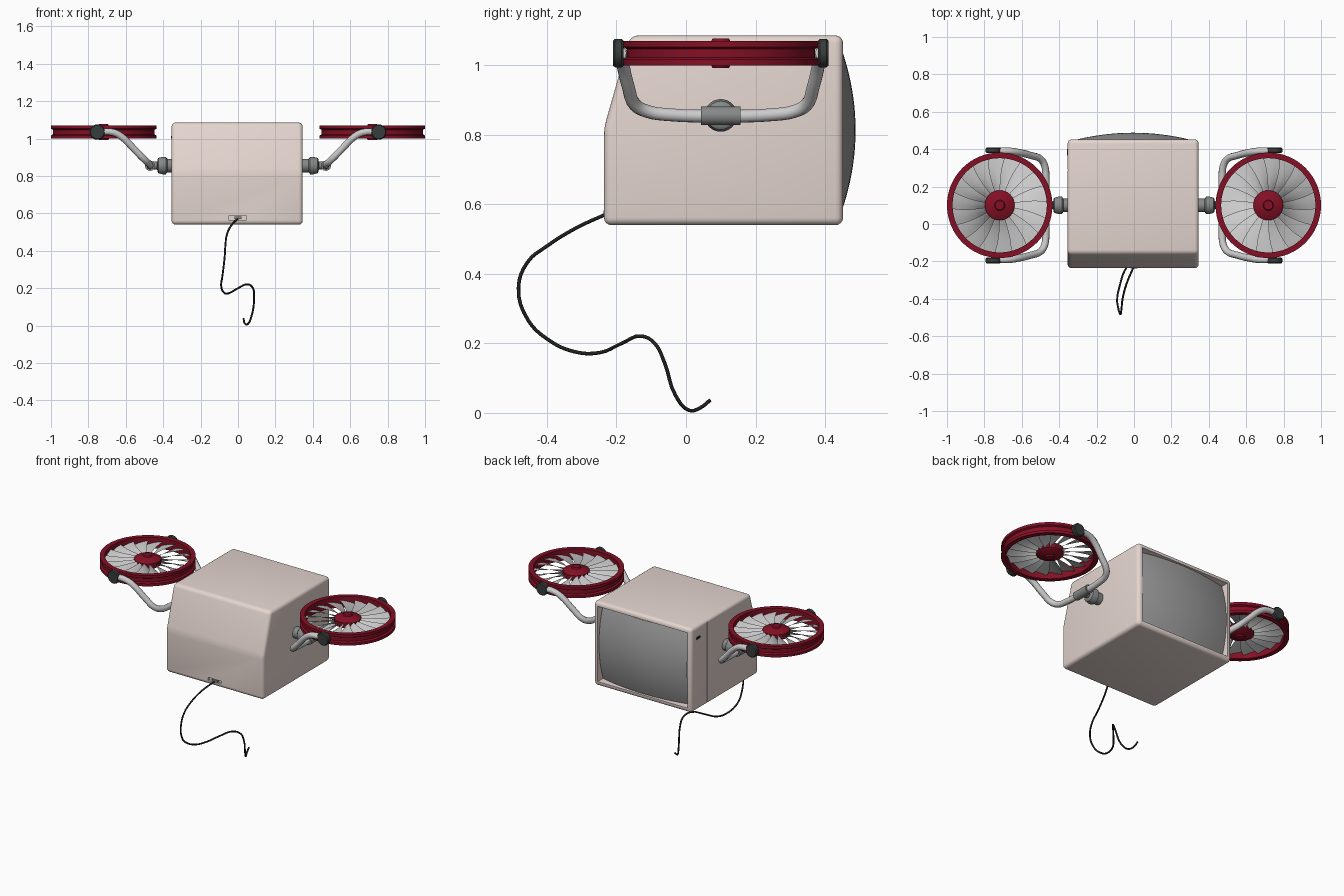
import bpy, bmesh, math
from mathutils import Matrix, Vector

if "Cube" in bpy.data.objects:
    bpy.data.objects.remove(bpy.data.objects["Cube"])


def material(name, rgb):
    m = bpy.data.materials.new(name)
    m.diffuse_color = (*rgb, 1)
    m.use_nodes = True
    m.node_tree.nodes["Principled BSDF"].inputs["Base Color"].default_value = m.diffuse_color
    return m


CREAM = material("cream_plastic", (0.78, 0.67, 0.63))
RED = material("dark_red", (0.23, 0.005, 0.018))
BLACK = material("black_rubber", (0.015, 0.015, 0.015))
DARK = material("dark_grey", (0.04, 0.045, 0.045))
STEEL = material("steel", (0.24, 0.25, 0.25))
GLASS = material("screen_grey", (0.33, 0.33, 0.33))
LIGHT = material("light_grey", (0.55, 0.55, 0.55))


def finish(name, bm, mat, mirror=False, smooth=True):
    bmesh.ops.recalc_face_normals(bm, faces=bm.faces)
    me = bpy.data.meshes.new(name)
    bm.to_mesh(me)
    bm.free()
    ob = bpy.data.objects.new(name, me)
    bpy.context.collection.objects.link(ob)
    if mat:
        me.materials.append(mat)
    if smooth:
        shade(ob)
    if mirror:
        ob.modifiers.new("mirror", 'MIRROR')
    return ob


def activate(ob):
    bpy.ops.object.select_all(action='DESELECT')
    ob.select_set(True)
    bpy.context.view_layer.objects.active = ob


def shade(ob):
    activate(ob)
    bpy.ops.object.shade_smooth_by_angle(angle=math.radians(35))


def lathe(name, profile, loc, axis, mat, steps=32, closed=False):
    """Revolve (radius, height) points about an axis through loc."""
    bm = bmesh.new()
    vs = [bm.verts.new((r, 0, h)) for r, h in profile]
    pairs = list(zip(vs, vs[1:])) + ([(vs[-1], vs[0])] if closed else [])
    es = [bm.edges.new(p) for p in pairs]
    bmesh.ops.spin(bm, geom=vs + es, cent=(0, 0, 0), axis=(0, 0, 1),
                   angle=2 * math.pi, steps=steps, use_duplicate=False)
    bmesh.ops.remove_doubles(bm, verts=bm.verts, dist=1e-5)
    rot = Vector((0, 0, 1)).rotation_difference(Vector(axis)).to_matrix().to_4x4()
    bm.transform(Matrix.Translation(loc) @ rot)
    return finish(name, bm, mat, mirror=True)


def tube(name, points, radius, mat, mirror=False, res=4):
    cu = bpy.data.curves.new(name, 'CURVE')
    cu.dimensions = '3D'
    cu.bevel_depth, cu.bevel_resolution, cu.resolution_u = radius, 3, res
    cu.use_fill_caps = True
    sp = cu.splines.new('BEZIER')
    sp.bezier_points.add(len(points) - 1)
    for p, co in zip(sp.bezier_points, points):
        p.co = co
        p.handle_left_type = p.handle_right_type = 'AUTO'
    cu.materials.append(mat)
    ob = bpy.data.objects.new(name, cu)
    bpy.context.collection.objects.link(ob)
    if mirror:
        ob.modifiers.new("mirror", 'MIRROR')
    return ob


def box(name, lo, hi, mat):
    bm = bmesh.new()
    lo, hi = Vector(lo), Vector(hi)
    bmesh.ops.create_cube(bm, size=1, matrix=Matrix.Translation((lo + hi) / 2)
                          @ Matrix.Diagonal((*(hi - lo), 1)))
    return finish(name, bm, mat, smooth=False)


# Cabinet: side profile extruded across x, rounded, with a recess at the back
XL, XR = -0.355, 0.346
profile = [(-0.236, 0.54), (0.452, 0.54), (0.452, 1.086), (-0.16, 1.086), (-0.236, 0.82)]
bm = bmesh.new()
face = bm.faces.new([bm.verts.new((XL, y, z)) for y, z in profile])
ext = bmesh.ops.extrude_face_region(bm, geom=[face])['geom']
bmesh.ops.translate(bm, vec=(XR - XL, 0, 0),
                    verts=[g for g in ext if isinstance(g, bmesh.types.BMVert)])
bmesh.ops.recalc_face_normals(bm, faces=bm.faces)
bmesh.ops.bevel(bm, geom=list(bm.edges), offset=0.022, segments=4, profile=0.5,
                affect='EDGES')
bm.normal_update()
back = max((f for f in bm.faces if f.normal.y > 0.99), key=lambda f: f.calc_area())
bmesh.ops.inset_region(bm, faces=[back], thickness=0.01)
bmesh.ops.inset_region(bm, faces=[back], thickness=0.002, depth=-0.07)
cabinet = finish("cabinet", bm, CREAM, smooth=False)

# Side panel seam and front cable slot
cutters = [box("seam_cutter", (-0.4, 0.285, 0.5), (-0.348, 0.292, 1.072), CREAM),
           box("slot_cutter", (-0.05, -0.3, 0.566), (0.045, -0.222, 0.586), CREAM)]
for c in cutters:
    mod = cabinet.modifiers.new("cut", 'BOOLEAN')
    mod.operation, mod.solver, mod.object = 'DIFFERENCE', 'EXACT', c
    activate(cabinet)
    bpy.ops.object.modifier_apply(modifier=mod.name)
    bpy.data.objects.remove(c)
shade(cabinet)

# Bulging screen
bm = bmesh.new()
bmesh.ops.create_grid(bm, x_segments=20, y_segments=20, size=1)
for v in bm.verts:
    u, w = v.co.x, v.co.y
    v.co = (-0.005 + 0.316 * u, 0.488 - 0.04 * u * u - 0.042 * w * w, 0.813 + 0.239 * w)
screen = finish("screen", bm, GLASS)

# Small button on the side panel
box("side_button", (-0.358, 0.365, 0.915 + 0.085), (-0.35, 0.4, 0.93 + 0.085), BLACK)

# Power plug and hanging cable
box("cable_plug", (-0.02, -0.238, 0.569), (0.02, -0.215, 0.583), STEEL)
tube("power_cable", [
    (0, -0.225, 0.574), (-0.04, -0.32, 0.53), (-0.061, -0.40, 0.48),
    (-0.067, -0.455, 0.435), (-0.072, -0.482, 0.36), (-0.083, -0.455, 0.268),
    (-0.09, -0.40, 0.213), (-0.075, -0.325, 0.177), (-0.05, -0.25, 0.173),
    (0.0, -0.185, 0.2), (0.05, -0.13, 0.221), (0.08, -0.09, 0.2),
    (0.086, -0.062, 0.145), (0.072, -0.03, 0.05), (0.05, 0.01, 0.007),
    (0.035, 0.04, 0.014), (0.03, 0.07, 0.037)], 0.0052, BLACK)

# Rotor ring (channel section) and hub, mirrored to both sides
CX, CY, CZ = 0.718, 0.1, 1.035
lathe("rotor_ring", [(0.252, -0.035), (0.282, -0.035), (0.282, -0.018), (0.271, -0.012),
                     (0.271, 0.012), (0.282, 0.018), (0.282, 0.035), (0.252, 0.035)],
      (CX, CY, CZ), (0, 0, 1), RED, 64, True)
half = [(0, 0.042), (0.024, 0.042), (0.028, 0.034), (0.068, 0.024), (0.08, 0.016)]
lathe("rotor_hub", half + [(r, -h) for r, h in reversed(half)],
      (CX, CY, CZ), (0, 0, 1), RED)

# Fan blades: overlapping twisted strips
bm = bmesh.new()
N, R0, R1 = 18, 0.072, 0.254
for i in range(N):
    rows = []
    for j in range(6):
        t = j / 5
        r = R0 + (R1 - R0) * t
        row = []
        for k in range(4):
            s = k / 3 - 0.5
            a = math.tau / N * (i + 1.12 * s + 0.25 * t * t)
            z = (0.034 - 0.008 * t) * s + 0.012 * (0.25 - s * s)
            row.append(bm.verts.new((CX + r * math.cos(a), CY + r * math.sin(a), CZ + z)))
        rows.append(row)
    for a, b in zip(rows, rows[1:]):
        for k in range(3):
            bm.faces.new((a[k], b[k], b[k + 1], a[k + 1]))
finish("fan_blades", bm, LIGHT, mirror=True)

# Yoke: bent tube holding the ring at both ends
arm = [(0.755, 0.29, 1.035), (0.67, 0.29, 1.034), (0.625, 0.284, 1.012),
       (0.55, 0.266, 0.938), (0.498, 0.246, 0.886), (0.477, 0.21, 0.867),
       (0.471, 0.15, 0.858)]
yoke = [(x, CY - d, z) for x, d, z in arm]
yoke += [(0.47, CY, 0.854)] + [(x, CY + d, z) for x, d, z in reversed(arm)]
tube("yoke_arm", yoke, 0.019, LIGHT, mirror=True)

# Pivot knobs at the yoke ends
knob = [(0, -0.014), (0.036, -0.014), (0.041, -0.009), (0.041, 0.01), (0.036, 0.016), (0, 0.016)]
for s, side in ((-1, "front"), (1, "rear")):
    lathe(side + "_pivot_knob", knob, (0.752, CY + s * 0.294, CZ), (0, s, 0), DARK)

# Side mount and clamp around the yoke
lathe("side_mount", [(0, 0.335), (0.036, 0.335), (0.036, 0.378), (0.047, 0.386), (0.047, 0.402),
                     (0.041, 0.425), (0.034, 0.43), (0.021, 0.432), (0.021, 0.47), (0, 0.47)],
      (0, CY, 0.856), (1, 0, 0), STEEL)
lathe("yoke_clamp", [(0, -0.057), (0.027, -0.057), (0.027, 0.057), (0, 0.057)],
      (0.47, CY, 0.855), (0, 1, 0), STEEL)
